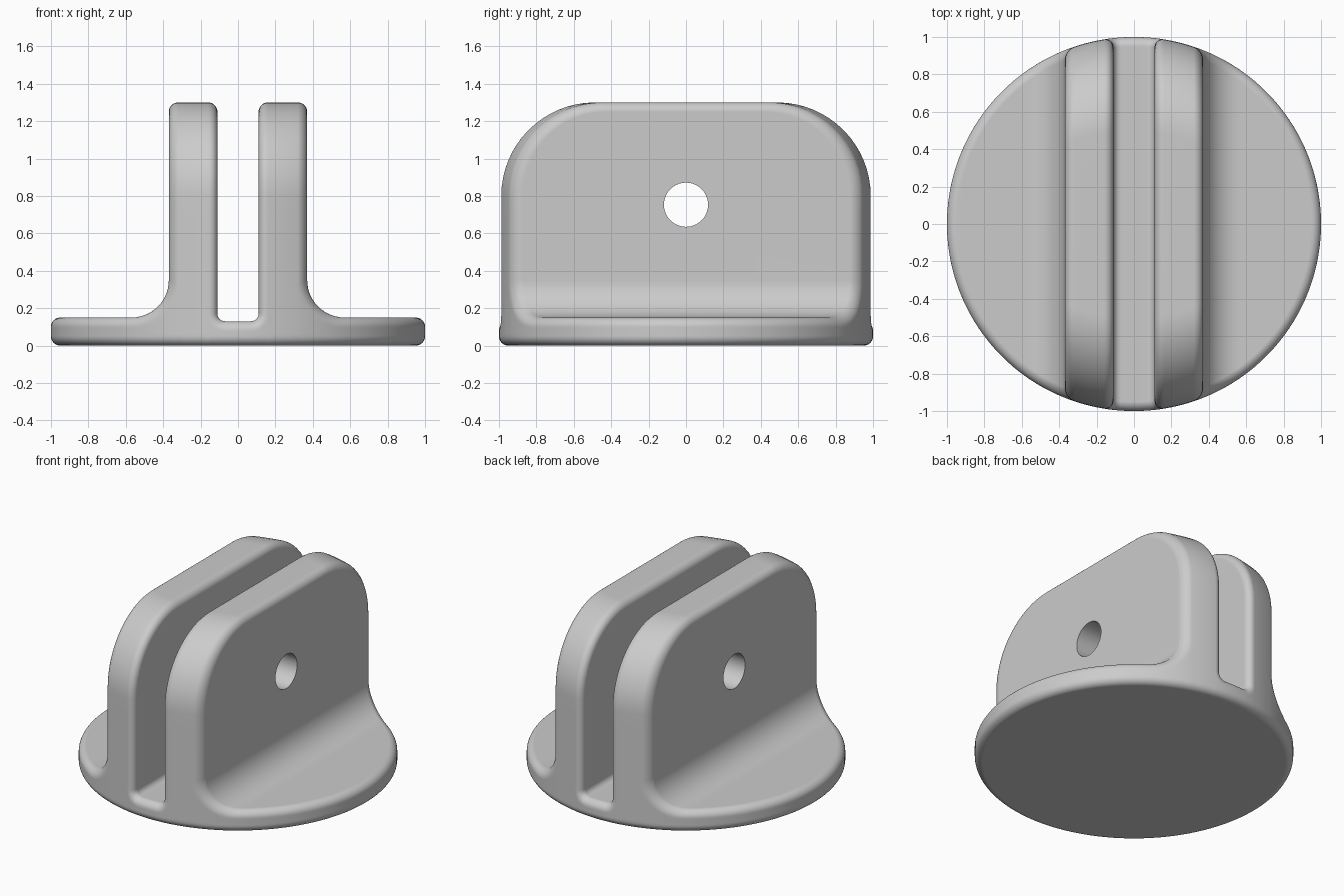
import bpy, bmesh, math

if "Cube" in bpy.data.objects:
    bpy.data.objects.remove(bpy.data.objects["Cube"])

# Main dimensions
R_EDGE = 0.05                     # rounding of all outer edges
IN, OUT, TOP = 0.11, 0.37, 1.30   # plate inner wall, outer wall, top
BASE, FILLET = 0.15, 0.20         # base thickness, outer fillet radius
FLOOR, COVE = 0.13, 0.04          # slot floor height, slot corner radius
ARC = 0.50                        # big corner radius of the plates
FX, FZ = OUT + FILLET, BASE + FILLET
CX, CZ = IN - COVE, FLOOR + COVE
LOW, STRAIGHT, BEND = 28, 5, 16   # samples along each column


def inset(t):
    """Round-over inset at distance t from an edge."""
    t = min(max(t, 0), R_EDGE)
    return R_EDGE - math.sqrt(max(0, R_EDGE ** 2 - (R_EDGE - t) ** 2))


def depth(x, z):
    """Distance from the outline of the front silhouette."""
    if z > FZ:
        outer = OUT - x
    elif x > FX:
        outer = BASE - z
    else:
        outer = math.hypot(x - FX, z - FZ) - FILLET
    if z > CZ:
        inner = x - IN
    elif x < CX:
        inner = FLOOR - z
    else:
        inner = math.hypot(x - CX, z - CZ) - COVE
    return min(z, outer, inner)


def reach(x, d):
    return math.sqrt(max(0, (1 - d) ** 2 - x * x))


def ring(x, bottom, top, plate=False):
    """Closed slice across the body at x."""
    half = []
    for j in range(LOW + 1):
        z = bottom + (top - bottom) * (1 - math.cos(math.pi * j / LOW)) / 2
        half.append((reach(x, inset(depth(x, z))), z))
    if plate:
        bend_z = TOP - ARC
        for j in range(1, STRAIGHT + 1):
            z = top + (bend_z - top) * j / STRAIGHT
            half.append((reach(x, inset(depth(x, z))), z))
        d = inset(min(x - IN, OUT - x))
        r = ARC - d
        for j in range(1, BEND + 1):
            a = math.pi / 2 * j / BEND
            half.append((reach(x, d) - r + r * math.cos(a), bend_z + r * math.sin(a)))
    return [(x, -y, z) for y, z in half] + [(x, y, z) for y, z in reversed(half)]


def steps(n, start=0):
    return [i / n for i in range(start, n + 1)]


slices = []
# Slot floor and its coved corner
for x in (0, CX / 2):
    slices.append(ring(x, 0, FLOOR))
for u in steps(6):
    a = u * math.pi / 2
    slices.append(ring(CX + COVE * math.sin(a), 0, CZ - COVE * math.cos(a)))
# Plate with rounded sides
rounds = [R_EDGE * (1 - math.cos(u * math.pi / 2)) for u in steps(7)]
middle = [IN + R_EDGE + (OUT - IN - 2 * R_EDGE) * u for u in (0.25, 0.5, 0.75)]
for x in [IN + t for t in rounds] + middle + [OUT - t for t in reversed(rounds)]:
    shared = CZ + (FZ - CZ) * (x - IN) / (OUT - IN)
    slices.append(ring(x, 0, shared, True))
# Outer fillet
for u in steps(14):
    a = u * math.pi / 2
    slices.append(ring(FX - FILLET * math.cos(a), 0, FZ - FILLET * math.sin(a)))
# Round flange
a0, a1 = math.acos(FX), math.acos(1 - R_EDGE)
angles = [a0 + (a1 - a0) * u for u in steps(14, 1)]
angles += [a1 * (1 - u) for u in steps(12, 1)]
for a in angles:
    x = math.cos(a)
    d = inset(1 - x) if x > 1 - R_EDGE + 1e-6 else 0
    slices.append(ring(x, d, BASE - d))

# Mirror the slices and join them into one closed body
slices = [[(-x, y, z) for x, y, z in s] for s in reversed(slices[1:])] + slices
bm = bmesh.new()
loops = [[bm.verts.new(p) for p in s] for s in slices]
for a, b in zip(loops, loops[1:]):
    if len(a) == len(b):
        n = len(a)
        for i in range(n):
            k = (i + 1) % n
            bm.faces.new((a[i], a[k], b[k], b[i]))
    else:
        tall = max(a, b, key=len)     # flat plate wall
        bm.faces.new(tall[LOW:len(tall) - LOW])
bmesh.ops.remove_doubles(bm, verts=bm.verts, dist=1e-5)
bmesh.ops.dissolve_degenerate(bm, edges=bm.edges, dist=1e-6)
bmesh.ops.recalc_face_normals(bm, faces=bm.faces)
mesh = bpy.data.meshes.new("mount_body")
bm.to_mesh(mesh)
bm.free()
body = bpy.data.objects.new("mount_body", mesh)
bpy.context.scene.collection.objects.link(body)

# Plain grey material
grey = bpy.data.materials.new("light_grey")
grey.use_nodes = True
colour = (0.6, 0.6, 0.6, 1)
grey.diffuse_color = colour
grey.node_tree.nodes["Principled BSDF"].inputs["Base Color"].default_value = colour
mesh.materials.append(grey)

# Pin hole through both plates
bpy.ops.mesh.primitive_cylinder_add(vertices=64, radius=0.118, depth=1.2,
                                    location=(0, 0, 0.753),
                                    rotation=(0, math.pi / 2, 0))
cutter = bpy.context.object
cutter.name = "pin_hole_cutter"
cutter.hide_render = True
cutter.data.materials.append(grey)
hole = body.modifiers.new("pin_hole", 'BOOLEAN')
hole.operation = 'DIFFERENCE'
hole.solver = 'EXACT'
hole.object = cutter
bpy.ops.object.select_all(action='DESELECT')
body.select_set(True)
bpy.context.view_layer.objects.active = body
bpy.ops.object.modifier_apply(modifier=hole.name)
bpy.data.objects.remove(cutter)

# Smooth shading with crisp hole edges
bpy.ops.object.shade_smooth_by_angle(angle=math.radians(40))
weighted = body.modifiers.new("weighted_normals", 'WEIGHTED_NORMAL')
weighted.keep_sharp = True
